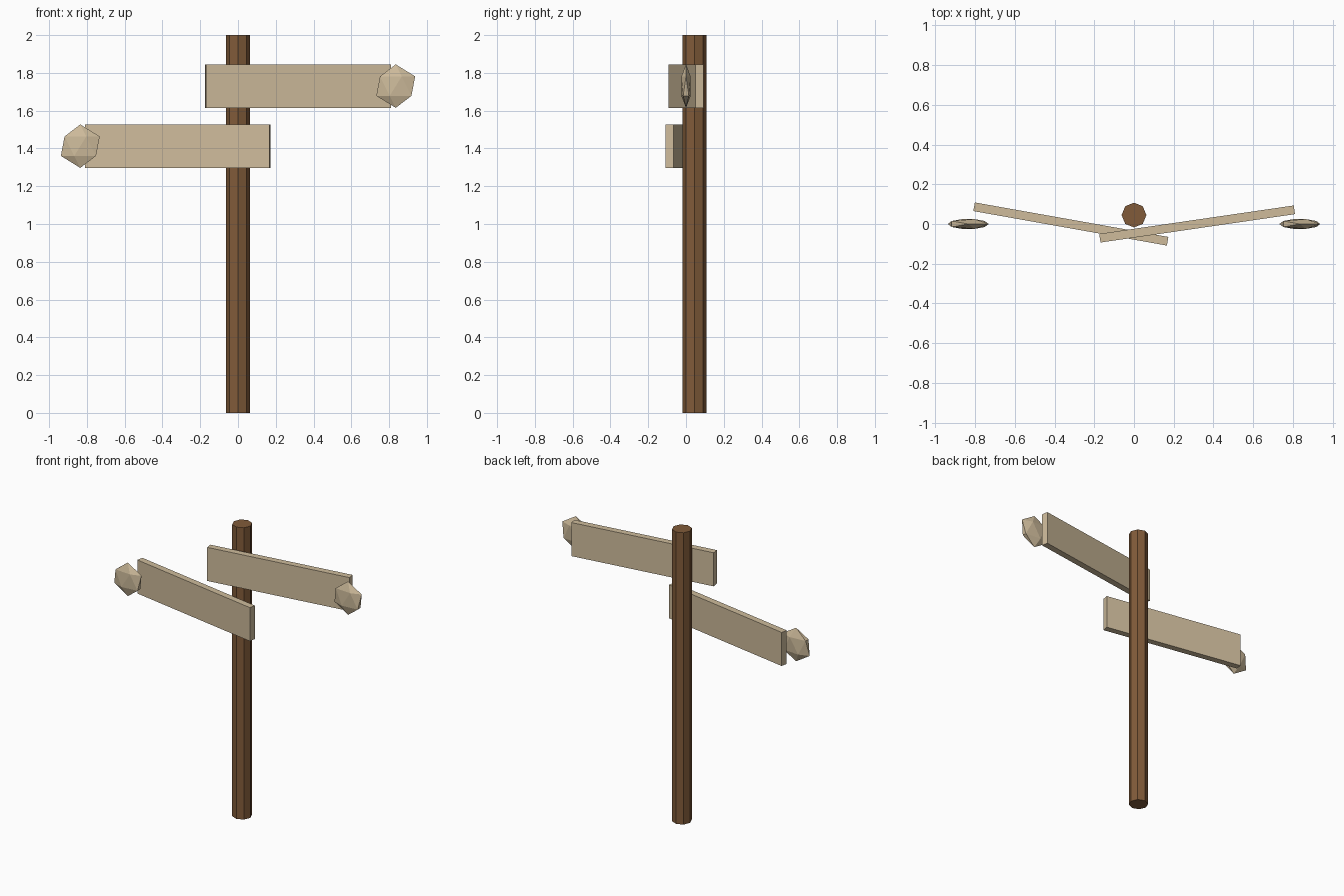
import bpy
from math import radians

default = bpy.data.objects.get("Cube")
if default:
    bpy.data.objects.remove(default, do_unlink=True)


def make_material(name, rgb):
    mat = bpy.data.materials.new(name)
    mat.use_nodes = True
    mat.diffuse_color = (*rgb, 1)
    mat.node_tree.nodes["Principled BSDF"].inputs["Base Color"].default_value = (*rgb, 1)
    return mat


def finish(name, mat, scale=(1, 1, 1)):
    obj = bpy.context.object
    obj.name = name
    obj.scale = scale
    obj.data.materials.append(mat)
    return obj


brown = make_material("dark_brown_wood", (0.22, 0.105, 0.042))
tan = make_material("pale_tan_wood", (0.62, 0.50, 0.33))

# Octagonal post with a corner facing the front
bpy.ops.mesh.primitive_cylinder_add(vertices=8, radius=0.0625, depth=2,
                                    location=(0, 0.045, 1))
finish("post", brown)

# Two boards turned opposite ways, each with a flattened faceted tip
for name, side, z, yaw in (("upper", 1, 1.73, 8.3), ("lower", -1, 1.412, -10.1)):
    bpy.ops.mesh.primitive_cube_add(size=1, location=(side * 0.318, 0, z),
                                    rotation=(0, 0, radians(yaw)))
    finish(name + "_board", tan, (0.99, 0.044, 0.23))

    bpy.ops.mesh.primitive_ico_sphere_add(subdivisions=1, radius=1,
                                          location=(side * 0.835, 0, z))
    finish(name + "_board_tip", tan, (0.115, 0.0288, 0.115))
